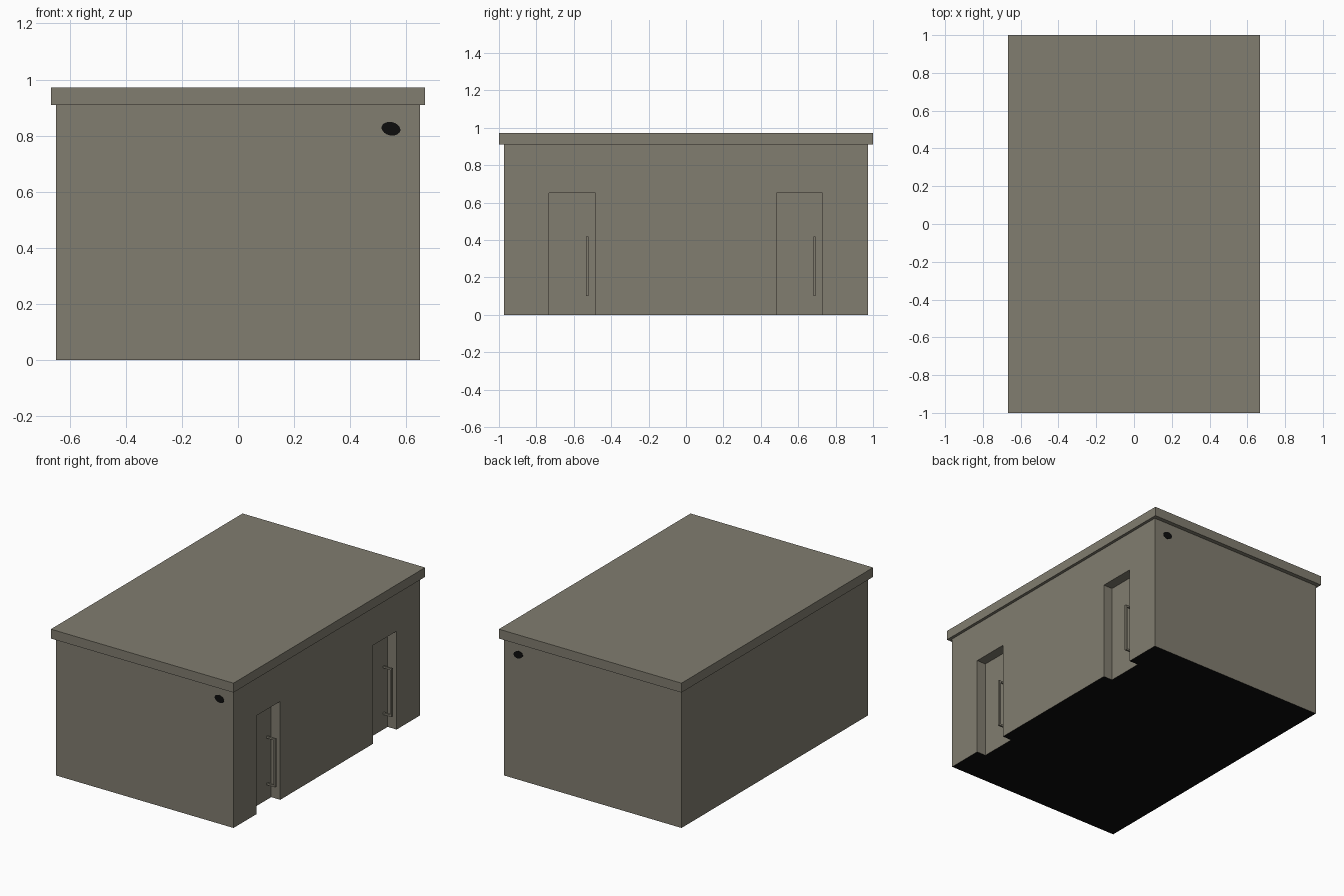
import bpy
import math
from mathutils import Vector

if "Cube" in bpy.data.objects:
    bpy.data.objects.remove(bpy.data.objects["Cube"], do_unlink=True)


def material(name, rgb):
    mat = bpy.data.materials.new(name)
    mat.use_nodes = True
    mat.diffuse_color = (*rgb, 1)
    mat.node_tree.nodes["Principled BSDF"].inputs["Base Color"].default_value = (*rgb, 1)
    return mat


STONE = material("warm grey stone", (0.22, 0.205, 0.16))
BLACK = material("black", (0.004, 0.004, 0.004))


def box(name, low, high):
    """Box between two opposite corners."""
    low, high = Vector(low), Vector(high)
    bpy.ops.mesh.primitive_cube_add(size=1, location=(low + high) / 2)
    obj = bpy.context.object
    obj.name = name
    obj.scale = high - low
    bpy.ops.object.transform_apply(location=False, rotation=False, scale=True)
    obj.data.materials.append(STONE)
    return obj


def blacken_underside(obj):
    """Faces resting on the ground are black."""
    obj.data.materials.append(BLACK)
    for face in obj.data.polygons:
        ground = (obj.matrix_world @ face.center).z < 0.01
        face.material_index = int(ground and face.normal.z < -0.5)


WALL_X, WALL_Y, WALL_TOP = 0.648, 0.972, 0.91
DOOR_WIDTH, DOOR_TOP = 0.247, 0.65
RECESS, PANEL = 0.066, 0.02
DOORS = {"front": -0.732, "back": 0.483}    # lower y edge of each doorway

# Walls and overhanging roof slab
walls = box("walls", (-WALL_X, -WALL_Y, 0), (WALL_X, WALL_Y, WALL_TOP))
box("roof_slab", (-0.667, -1, WALL_TOP), (0.667, 1, 0.972))

door_x = WALL_X - RECESS
for side, y in DOORS.items():
    # Doorway cut into the wall
    cutter = box("doorway_cutter", (door_x - PANEL, y, -0.1),
                 (WALL_X + 0.1, y + DOOR_WIDTH, DOOR_TOP))
    cutter.hide_render = True
    cut = walls.modifiers.new("doorway", "BOOLEAN")
    cut.operation = "DIFFERENCE"
    cut.solver = "EXACT"
    cut.object = cutter
    bpy.context.view_layer.objects.active = walls
    bpy.ops.object.modifier_apply(modifier=cut.name)
    bpy.data.objects.remove(cutter, do_unlink=True)

    # Recessed door panel
    door = box(side + "_door", (door_x - PANEL, y, 0),
               (door_x, y + DOOR_WIDTH, DOOR_TOP))
    bpy.context.view_layer.update()
    blacken_underside(door)

    # Pull handle: upright bar on two brackets
    bar = 0.012
    hy = y + DOOR_WIDTH - 0.049
    box(side + "_handle_bar", (WALL_X - bar - 0.002, hy, 0.1),
        (WALL_X - 0.002, hy + bar, 0.42))
    for end, z in (("lower", 0.1), ("upper", 0.42 - bar)):
        box(f"{side}_{end}_handle_bracket", (door_x, hy, z),
            (WALL_X - bar - 0.002, hy + bar, z + bar))

blacken_underside(walls)

# Small dark oval vents near the top corners of the end walls
for side, sign in (("front", -1), ("back", 1)):
    bpy.ops.mesh.primitive_cylinder_add(
        vertices=20, radius=0.034, depth=0.004,
        location=(0.545, sign * WALL_Y, 0.825),
        rotation=(math.pi / 2, math.radians(12), 0))
    vent = bpy.context.object
    vent.name = side + "_vent"
    vent.scale = (1, 0.7, 1)
    vent.data.materials.append(BLACK)
